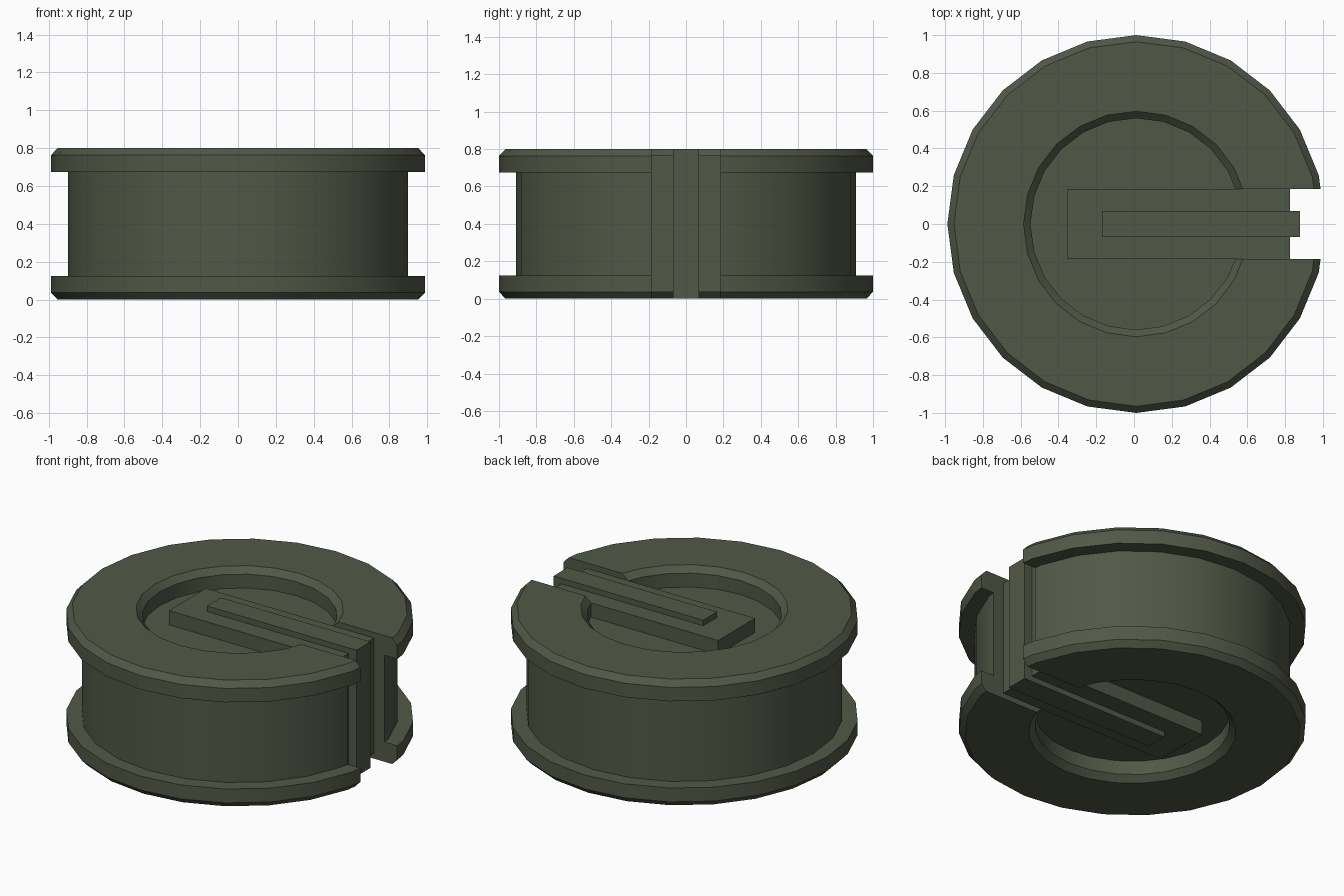
import bpy, bmesh, math

if "Cube" in bpy.data.objects:
    bpy.data.objects.remove(bpy.data.objects["Cube"])

CX = 0.012      # axis offset: the notch shortens the +x side
H = 0.8         # total height
SIDES = 24

mat = bpy.data.materials.new("dark olive green")
mat.diffuse_color = (0.083, 0.098, 0.062, 1)
mat.use_nodes = True
mat.node_tree.nodes["Principled BSDF"].inputs["Base Color"].default_value = mat.diffuse_color


def make_object(name, bm):
    bmesh.ops.recalc_face_normals(bm, faces=bm.faces)
    me = bpy.data.meshes.new(name)
    bm.to_mesh(me)
    bm.free()
    ob = bpy.data.objects.new(name, me)
    bpy.context.collection.objects.link(ob)
    me.materials.append(mat)
    return ob


def lathe(name, profile):
    """Revolve (radius, z) points round the axis and cap both ends."""
    bm = bmesh.new()
    rings = []
    for r, z in profile:
        rings.append([bm.verts.new((CX + r * math.cos(2 * math.pi * i / SIDES),
                                    r * math.sin(2 * math.pi * i / SIDES), z))
                      for i in range(SIDES)])
    for a, b in zip(rings, rings[1:]):
        for i in range(SIDES):
            j = (i + 1) % SIDES
            bm.faces.new((a[i], a[j], b[j], b[i]))
    bm.faces.new(rings[0])
    bm.faces.new(rings[-1])
    return make_object(name, bm)


def box(name, x0, x1, y, z0, z1):
    """Box spanning x0..x1, -y..y, z0..z1."""
    bm = bmesh.new()
    bmesh.ops.create_cube(bm, size=1)
    for v in bm.verts:
        v.co = (x0 if v.co.x < 0 else x1,
                -y if v.co.y < 0 else y,
                z0 if v.co.z < 0 else z1)
    return make_object(name, bm)


# Wheel: flanged rim with chamfers and a sunken centre, mirrored top to bottom
half = [(0.56, 0.125), (0.56, 0.037), (0.597, 0), (0.965, 0),
        (1.0, 0.037), (1.0, 0.125), (0.91, 0.125)]
wheel = lathe("flanged_wheel", half + [(r, H - z) for r, z in reversed(half)])

# Notch through the rim on the +x side
cutter = box("notch_cutter", 0.3, 1.3, 0.185, -0.2, 1.0)
mod = wheel.modifiers.new("notch", 'BOOLEAN')
mod.object = cutter
mod.operation = 'DIFFERENCE'
mod.solver = 'EXACT'
bpy.context.view_layer.objects.active = wheel
wheel.select_set(True)
bpy.ops.object.modifier_apply(modifier=mod.name)
bpy.data.objects.remove(cutter)
bpy.ops.object.shade_smooth_by_angle(angle=math.radians(30))

# Spoke bar filling the notch, and the narrower rib along it
box("spoke_bar", -0.355, 0.825, 0.185, 0.035, H - 0.035)
box("spoke_rib", -0.17, 0.88, 0.07, 0.0, H)
